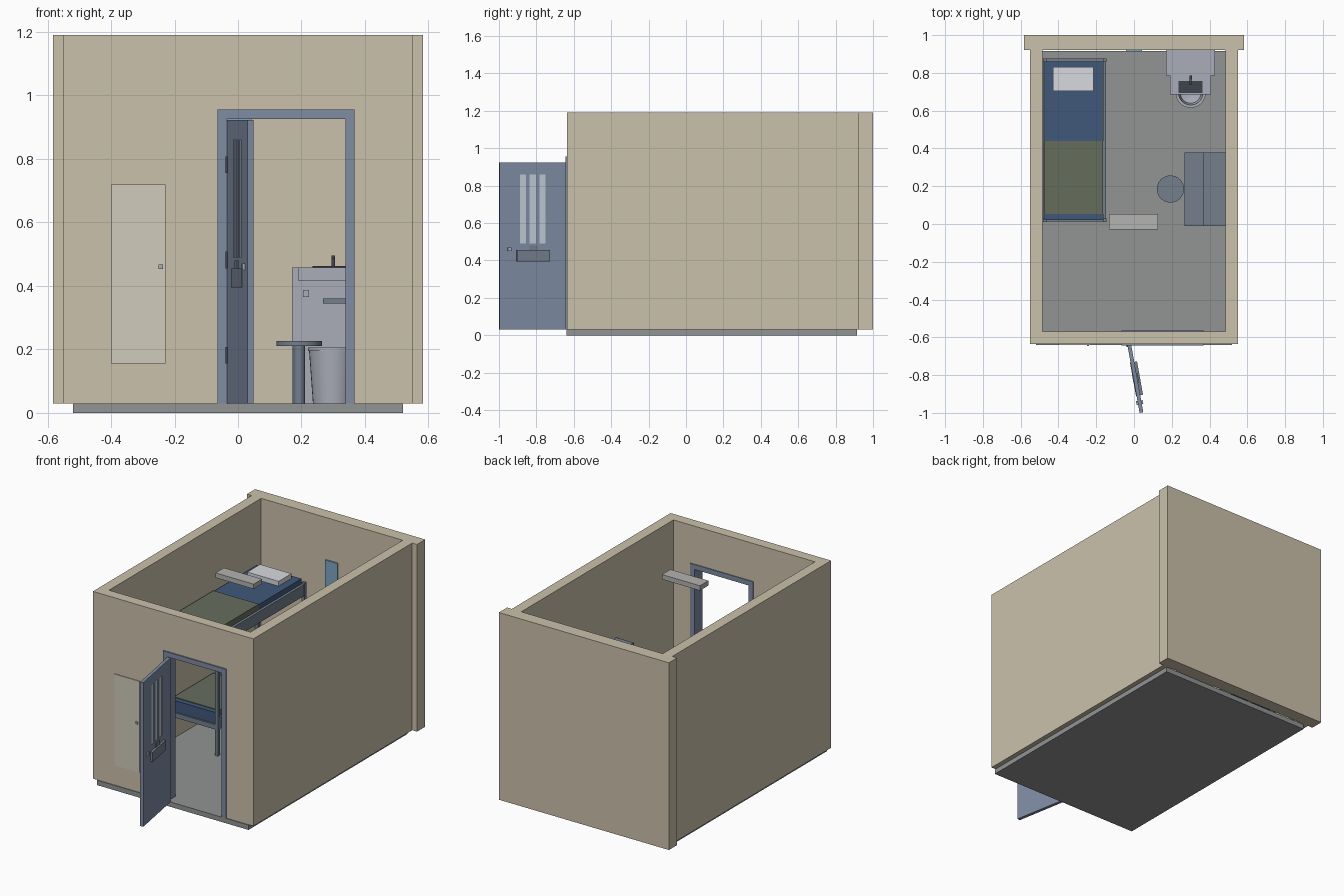
import bpy, bmesh, math
from mathutils import Matrix

cube = bpy.data.objects.get("Cube")
if cube:
    bpy.data.objects.remove(cube, do_unlink=True)


def material(name, hex_code):
    rgb = [int(hex_code[i:i + 2], 16) / 255 for i in (0, 2, 4)]
    color = [c / 12.92 if c <= 0.04 else ((c + 0.055) / 1.055) ** 2.4 for c in rgb] + [1]
    mat = bpy.data.materials.new(name)
    mat.use_nodes = True
    mat.diffuse_color = color
    node = next(n for n in mat.node_tree.nodes if n.type == 'BSDF_PRINCIPLED')
    node.inputs["Base Color"].default_value = color
    return mat


PLASTER = material("plaster", "cbc1ab")
CONCRETE = material("concrete", "929494")
PAINT = material("blue_paint", "7f8ca3")
STEEL = material("steel", "aaaeb8")
SLATE = material("slate_metal", "737f8c")
DARK = material("dark_metal", "3f444d")
GLASS = material("pane", "c0cbd8")
PANEL = material("panel", "d0ccbc")
MIRROR = material("mirror", "7fa6c4")
BLUE = material("mattress_blue", "40587a")
GREEN = material("blanket_green", "656d5c")
WHITE = material("linen", "d8dade")
LAMP = material("lamp_cover", "b4b3b2")


def make(name, bm, mat):
    bmesh.ops.recalc_face_normals(bm, faces=bm.faces)
    mesh = bpy.data.meshes.new(name)
    bm.to_mesh(mesh)
    bm.free()
    obj = bpy.data.objects.new(name, mesh)
    bpy.context.collection.objects.link(obj)
    if mat:
        mesh.materials.append(mat)
    return obj


def box(name, x, y, z, mat=None, place=None):
    """Box spanning the given (low, high) ranges."""
    bm = bmesh.new()
    bmesh.ops.create_cube(bm, size=1)
    for v in bm.verts:
        v.co = [r[0] if c < 0 else r[1] for c, r in zip(v.co, (x, y, z))]
    obj = make(name, bm, mat)
    if place:
        obj.matrix_world = place
    return obj


def lathe(name, profile, center, mat, steps=32):
    """Spin a (radius, height) profile around a vertical axis."""
    bm = bmesh.new()
    verts = [bm.verts.new((r, 0, z)) for r, z in profile]
    edges = [bm.edges.new(pair) for pair in zip(verts, verts[1:])]
    bmesh.ops.spin(bm, geom=verts + edges, cent=(0, 0, 0), axis=(0, 0, 1),
                   angle=math.tau, steps=steps)
    bmesh.ops.remove_doubles(bm, verts=bm.verts, dist=1e-4)
    obj = make(name, bm, mat)
    obj.location = (*center, 0)
    activate(obj)
    bpy.ops.object.shade_smooth_by_angle(angle=math.radians(35))
    return obj


def activate(obj):
    bpy.ops.object.select_all(action='DESELECT')
    obj.select_set(True)
    bpy.context.view_layer.objects.active = obj


def cut(obj, cutters):
    for cutter in cutters:
        mod = obj.modifiers.new("cut", 'BOOLEAN')
        mod.operation, mod.solver, mod.object = 'DIFFERENCE', 'EXACT', cutter
        activate(obj)
        bpy.ops.object.modifier_apply(modifier=mod.name)
        bpy.data.objects.remove(cutter, do_unlink=True)


# Building shell
FLOOR, TOP = 0.03, 1.19
box("floor_slab", (-0.52, 0.52), (-0.64, 0.915), (0, FLOOR), CONCRETE)
walls = box("walls", (-0.55, 0.55), (-0.635, 0.92), (FLOOR, TOP), PLASTER)
cut(walls, [box("room_cutter", (-0.485, 0.485), (-0.57, 1.1), (-0.1, 1.3)),
            box("doorway_cutter", (-0.05, 0.352), (-0.8, -0.4), (-0.1, 0.94))])
box("back_wall", (-0.583, 0.583), (0.92, 1), (FLOOR, TOP), PLASTER)

# Door frame
frame = box("door_frame", (-0.065, 0.367), (-0.643, -0.564), (FLOOR, 0.955), PAINT)
cut(frame, [box("frame_cutter", (-0.035, 0.338), (-0.8, -0.4), (-0.1, 0.925))])

# Open door, built along local -y from its hinge
swing = Matrix.Translation((-0.025, -0.64, 0)) @ Matrix.Rotation(math.radians(10.2), 4, 'Z')
door = box("door", (-0.01, 0.01), (-0.364, 0), (FLOOR, 0.923), PAINT, swing)
bpy.context.view_layer.update()
slots = [(y - 0.017, y + 0.017) for y in (-0.237, -0.184, -0.131)]
cutters = [box("slot_cutter", (-0.1, 0.1), s, (0.49, 0.86), None, swing) for s in slots]
bpy.context.view_layer.update()
cut(door, cutters)
for i, s in enumerate(slots):
    box(f"door_pane_{i + 1}", (-0.007, 0.007), s, (0.49, 0.86), GLASS, swing)
box("hatch", (-0.013, 0.025), (-0.272, -0.093), (0.395, 0.455), SLATE, swing)
box("hatch_latch", (-0.014, 0.016), (-0.205, -0.157), (0.455, 0.48), SLATE, swing)
box("door_lock", (-0.018, 0.018), (-0.32, -0.3), (0.45, 0.47), STEEL, swing)
for i, z in enumerate((0.155, 0.455, 0.755)):
    box(f"hinge_{i + 1}", (-0.039, -0.031), (-0.65, -0.64), (z, z + 0.053), DARK)

# Service panel beside the door
box("service_panel", (-0.4, -0.228), (-0.64, -0.63), (0.155, 0.72), PANEL)
box("panel_knob", (-0.25, -0.237), (-0.647, -0.638), (0.453, 0.467), STEEL)

# Bunk bed
for x in (-0.483, -0.165):
    for y in (0.01, 0.857):
        box("bed_post", (x, x + 0.02), (y, y + 0.02), (FLOOR, 0.78), SLATE)
for level, base in (("lower", 0.19), ("upper", 0.70)):
    for x in (-0.483, -0.163):
        box(level + "_side_rail", (x, x + 0.016), (0.012, 0.875), (base, base + 0.07), SLATE)
    for y in (0.012, 0.861):
        box(level + "_end_rail", (-0.483, -0.147), (y, y + 0.014), (base, base + 0.03), SLATE)
    box(level + "_mattress", (-0.475, -0.167), (0.022, 0.86), (base + 0.02, base + 0.1), BLUE)
    box(level + "_blanket", (-0.477, -0.165), (0.053, 0.44), (base + 0.03, base + 0.104), GREEN)
    box(level + "_pillow", (-0.43, -0.215), (0.705, 0.83), (base + 0.1, base + 0.13), WHITE)

# Combined sink and toilet
box("sink_cabinet", (0.17, 0.43), (0.785, 0.92), (FLOOR, 0.458), STEEL)
box("sink_front", (0.19, 0.407), (0.685, 0.79), (0.415, 0.458), STEEL)
box("basin", (0.235, 0.362), (0.693, 0.757), (0.45, 0.462), DARK)
box("tap_post", (0.294, 0.306), (0.765, 0.785), (0.455, 0.495), DARK)
box("tap_spout", (0.295, 0.305), (0.735, 0.785), (0.485, 0.495), DARK)
box("flush_button", (0.204, 0.224), (0.778, 0.79), (0.365, 0.387), STEEL)
lathe("toilet_bowl", [(0, FLOOR), (0.064, FLOOR), (0.076, 0.195), (0.08, 0.195), (0.08, 0.206),
                      (0.065, 0.206), (0.055, 0.13), (0, 0.11)], (0.3, 0.695), STEEL)
box("toilet_neck", (0.245, 0.355), (0.75, 0.79), (FLOOR, 0.195), STEEL)

# Desk, shelf and stool
box("desk", (0.268, 0.485), (-0.01, 0.378), (0.345, 0.36), SLATE)
box("wall_shelf", (0.365, 0.485), (-0.01, 0.378), (0.66, 0.675), SLATE)
lathe("stool", [(0, FLOOR), (0.018, FLOOR), (0.018, 0.21), (0.072, 0.21),
                (0.072, 0.227), (0, 0.227)], (0.193, 0.185), SLATE)

# Mirror and ceiling lamp
box("mirror", (-0.042, 0.042), (0.912, 0.922), (0.65, 0.93), MIRROR)
box("ceiling_lamp", (-0.133, 0.128), (-0.03, 0.053), (1.155, 1.185), LAMP)
